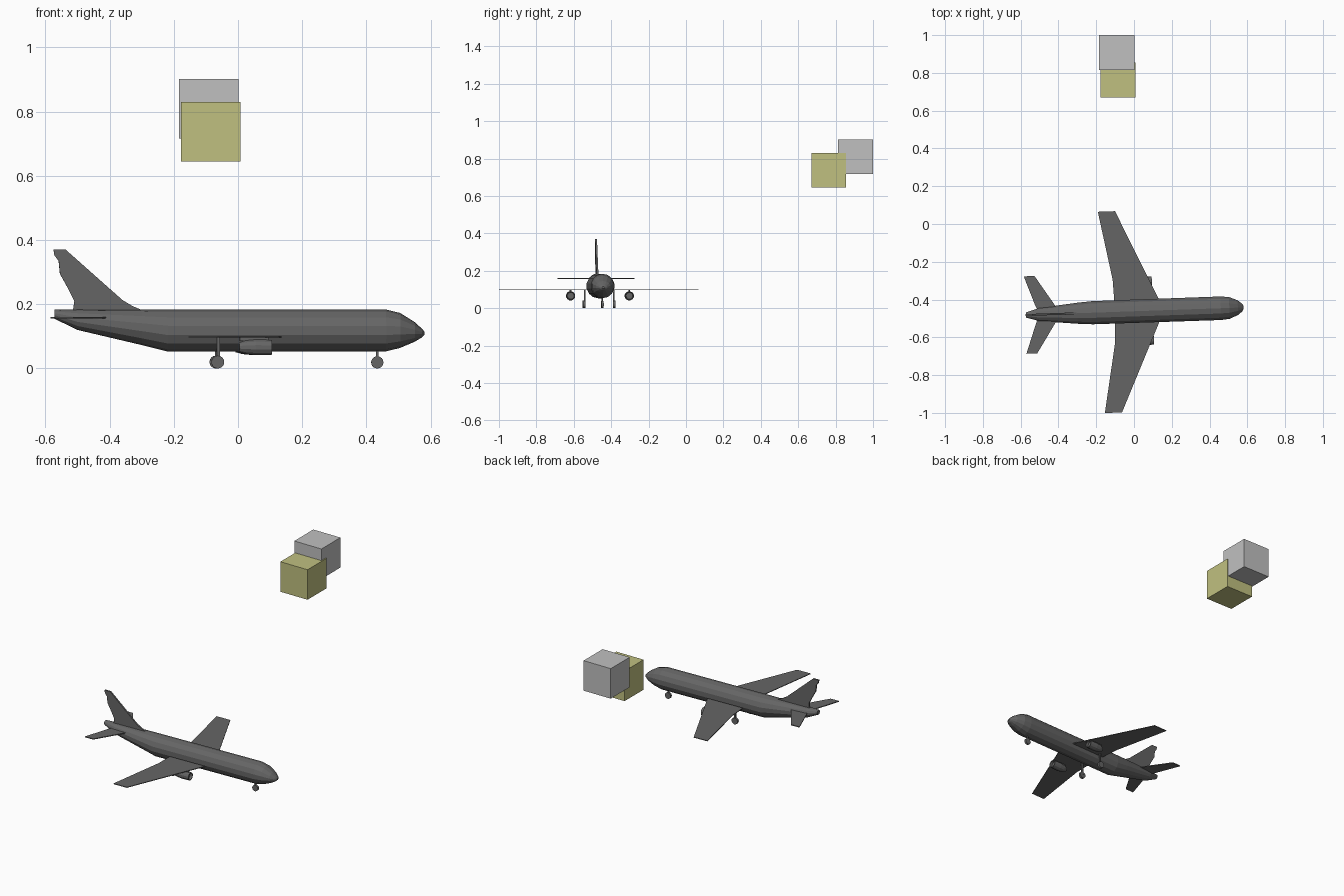
import bpy, bmesh, math
from mathutils import Matrix, Vector

cube = bpy.data.objects.get("Cube")
if cube:
    bpy.data.objects.remove(cube, do_unlink=True)


def material(name, rgb):
    m = bpy.data.materials.new(name)
    m.use_nodes = True
    m.diffuse_color = (*rgb, 1)
    m.node_tree.nodes["Principled BSDF"].inputs["Base Color"].default_value = (*rgb, 1)
    return m


DARK = material("dark grey", (0.13, 0.13, 0.13))
SILVER = material("silver", (0.527, 0.527, 0.527))
YELLOW = material("pale yellow", (0.527, 0.527, 0.216))

# The aircraft is built along +x, then yawed slightly and moved into place
PLACE = Matrix.Translation((0, -0.462, 0)) @ Matrix.Rotation(math.radians(2), 4, 'Z')


def finish(name, bm, mat, place=PLACE):
    bmesh.ops.recalc_face_normals(bm, faces=bm.faces)
    bm.transform(place)
    mesh = bpy.data.meshes.new(name)
    bm.to_mesh(mesh)
    bm.free()
    mesh.materials.append(mat)
    ob = bpy.data.objects.new(name, mesh)
    bpy.context.collection.objects.link(ob)
    return ob


def box(name, centre, size, mat, place=PLACE):
    bm = bmesh.new()
    bmesh.ops.create_cube(bm, size=1, matrix=Matrix.Translation(centre) @ Matrix.Diagonal((*size, 1)))
    return finish(name, bm, mat, place)


def loft(name, stations, y, sides, mat):
    """Elliptical rings along x: (x, bottom, top, half width)."""
    bm = bmesh.new()
    rings = []
    for x, lo, hi, w in stations:
        ring = []
        for i in range(sides):
            a = math.tau * (i + 0.5) / sides
            ring.append(bm.verts.new((x, y + w * math.cos(a), (lo + hi) / 2 + (hi - lo) / 2 * math.sin(a))))
        rings.append(ring)
    for a, b in zip(rings, rings[1:]):
        for i in range(sides):
            j = (i + 1) % sides
            bm.faces.new((a[i], a[j], b[j], b[i]))
    bm.faces.new(rings[0])
    bm.faces.new(rings[-1])
    return finish(name, bm, mat)


def slab(name, outline, offset, mat):
    """Closed plate between outline + offset and outline - offset."""
    bm = bmesh.new()
    off = Vector(offset)
    a = [bm.verts.new(Vector(p) + off) for p in outline]
    b = [bm.verts.new(Vector(p) - off) for p in outline]
    bm.faces.new(a)
    bm.faces.new(b)
    for i in range(len(a)):
        j = (i + 1) % len(a)
        bm.faces.new((a[i], a[j], b[j], b[i]))
    return finish(name, bm, mat)


def wheel(name, x, y, r, width):
    bm = bmesh.new()
    bmesh.ops.create_cone(bm, cap_ends=True, segments=16, radius1=r, radius2=r, depth=width,
                          matrix=Matrix.Translation((x, y, r)) @ Matrix.Rotation(math.pi / 2, 4, 'X'))
    return finish(name, bm, DARK)


# Fuselage with a flat-topped tail cone and drooped nose
loft("fuselage", [
    (-0.572, 0.155, 0.183, 0.014), (-0.5, 0.12, 0.184, 0.036),
    (-0.3, 0.073, 0.184, 0.057), (-0.22, 0.053, 0.184, 0.063),
    (0.46, 0.053, 0.184, 0.064), (0.505, 0.064, 0.173, 0.059),
    (0.55, 0.083, 0.145, 0.04), (0.572, 0.096, 0.125, 0.022),
    (0.581, 0.105, 0.115, 0.008)], 0, 14, DARK)

# Tail fin
fin = [(-0.575, 0.37), (-0.537, 0.37), (-0.36, 0.213), (-0.33, 0.195), (-0.3, 0.182),
       (-0.515, 0.175), (-0.51, 0.21), (-0.53, 0.25), (-0.555, 0.295), (-0.559, 0.335), (-0.572, 0.352)]
slab("tail_fin", [(x, 0, z) for x, z in fin], (0, 0.005, 0), DARK)

# Wings, tailplanes, engines and main gear on both sides
for side, s in (("left", 1), ("right", -1)):
    wing = [(0.135, 0), (0.135, 0.055), (-0.082, 0.533), (-0.173, 0.533), (-0.107, 0.17), (-0.1, 0)]
    slab(side + "_wing", [(x, s * y, 0.098) for x, y in wing], (0, 0, 0.002), DARK)
    tail = [(-0.405, 0), (-0.41, 0.035), (-0.52, 0.205), (-0.577, 0.205), (-0.522, 0.05), (-0.5, 0)]
    slab(side + "_tailplane", [(x, s * y, 0.158) for x, y in tail], (0, 0, 0.0025), DARK)

    y = s * 0.157
    loft(side + "_engine", [(-0.002, 0.05, 0.082, 0.016), (0.02, 0.044, 0.088, 0.022),
                            (0.05, 0.041, 0.091, 0.025), (0.1, 0.042, 0.09, 0.024),
                            (0.1, 0.046, 0.086, 0.02), (0.085, 0.048, 0.084, 0.018)], y, 12, DARK)
    box(side + "_engine_pylon", (0.045, y, 0.093), (0.09, 0.007, 0.014), DARK)

    y = s * 0.077
    box(side + "_gear_strut", (-0.064, y, 0.062), (0.01, 0.008, 0.075), DARK)
    wheel(side + "_main_wheel", -0.066, y + s * 0.004, 0.02, 0.014)

# Nose gear
box("nose_gear_strut", (0.434, 0, 0.042), (0.008, 0.007, 0.045), DARK)
wheel("nose_wheel", 0.434, 0, 0.019, 0.013)

# Two overlapping floating blocks
WORLD = Matrix.Identity(4)
box("silver_block", (-0.091, 0.907, 0.809), (0.186, 0.186, 0.186), SILVER, WORLD)
box("yellow_block", (-0.085, 0.763, 0.737), (0.186, 0.186, 0.186), YELLOW, WORLD)
